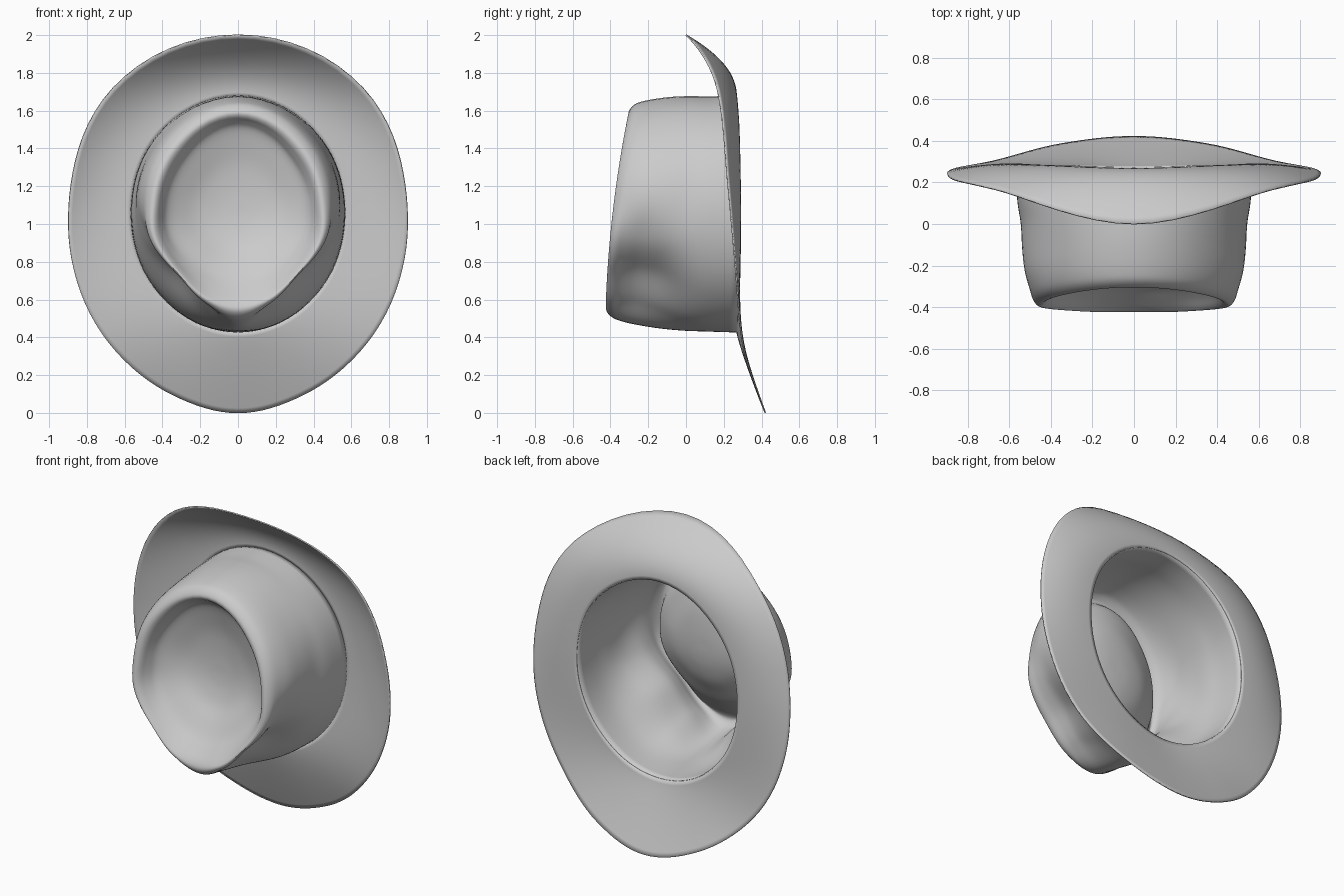
import bpy, bmesh, math

if "Cube" in bpy.data.objects:
    bpy.data.objects.remove(bpy.data.objects["Cube"])

# Key directions around the hat (degrees from the back of the brim, one half; mirrored in x)
ANGLES = [0, 45, 80, 105, 135, 160, 180]
CENTER_Z = 1.055
SEG = 48            # samples on each half

# Brim: radius and depth of inner and outer edges, and curl exponent
BASE_R = [.622, .593, .567, .569, .593, .617, .625]
BASE_Y = [.265, .28, .287, .287, .28, .275, .27]
EDGE_R = [.945, .938, .898, .913, .968, 1.02, 1.055]
EDGE_Y = [0, .165, .222, .258, .30, .385, .42]
CURL = [2.1, 2.2, 2.4, 2.2, 1.6, 1.25, 1.15]

# Crown rings: height fraction, then radius in each key direction
CROWN = [
    [.00, .622, .593, .567, .569, .593, .617, .625],
    [.25, .616, .588, .562, .560, .580, .612, .620],
    [.42, .618, .580, .546, .540, .535, .585, .616],
    [.60, .615, .570, .542, .510, .455, .530, .605],
    [.76, .605, .560, .532, .480, .420, .490, .588],
    [.88, .592, .545, .510, .478, .430, .490, .570],
    [.96, .575, .522, .487, .482, .450, .500, .548],
    [1.0, .540, .485, .455, .462, .447, .485, .512],
    [.98, .515, .455, .428, .437, .430, .460, .470],
    [.92, .492, .428, .406, .410, .400, .410, .415],
    [.85, .455, .398, .375, .375, .350, .350, .350],
    [.785, .375, .325, .310, .300, .275, .270, .270],
    [.72, .260, .228, .218, .208, .190, .185, .185],
    [.685, .130, .118, .113, .108, .100, .095, .095],
    [.675, .020, .020, .020, .020, .020, .020, .020],
]


def spline(keys, u, before, after):
    """Catmull-Rom through evenly indexed keys with given end neighbours."""
    k = [before] + list(keys) + [after]
    i = min(int(u), len(keys) - 2)
    t = u - i
    a, b, c, d = k[i:i + 4]
    return b + .5 * t * (c - a + t * (2*a - 5*b + 4*c - d + t * (3*(b - c) + d - a)))


def around(keys, u):
    return spline(keys, u, keys[1], keys[-2])


def crest_depth(z):
    d = z - .6
    return -.42 + .04 * d + .082 * d * d + 1.2 * min(d, 0) ** 2


def loft(name, rings, point, cap=False):
    """Mesh of closed rings; point(ring, u) gives radius and a depth function of z."""
    bm = bmesh.new()
    rows = []
    for ring in rings:
        half = []
        for i in range(SEG + 1):
            u = 6 * i / SEG
            a = math.radians(spline(ANGLES, u, -45, 200))
            r, depth = point(ring, u)
            z = CENTER_Z + r * math.cos(a)
            half.append((r * math.sin(a), depth(z), z))
        half[0] = (0, *half[0][1:])
        half[-1] = (0, *half[-1][1:])
        full = half + [(-x, y, z) for x, y, z in half[-2:0:-1]]
        rows.append([bm.verts.new(p) for p in full])
    n = 2 * SEG
    for p, q in zip(rows, rows[1:]):
        for i in range(n):
            j = (i + 1) % n
            bm.faces.new((p[i], p[j], q[j], q[i]))
    if cap:
        bm.faces.new(rows[-1])
    bmesh.ops.recalc_face_normals(bm, faces=bm.faces)
    mesh = bpy.data.meshes.new(name)
    bm.to_mesh(mesh)
    bm.free()
    ob = bpy.data.objects.new(name, mesh)
    bpy.context.collection.objects.link(ob)
    felt = ob.modifiers.new("felt_thickness", 'SOLIDIFY')
    felt.thickness = .008
    felt.offset = 0
    bpy.context.view_layer.objects.active = ob
    ob.select_set(True)
    bpy.ops.object.shade_smooth_by_angle(angle=math.radians(50))
    ob.select_set(False)
    return ob


# Brim curling from the crown opening to the outer edge
def brim_point(t, u):
    r0, r1 = around(BASE_R, u), around(EDGE_R, u)
    y0, y1 = around(BASE_Y, u), around(EDGE_Y, u)
    y = y0 + (y1 - y0) * t ** around(CURL, u)
    return r0 + (r1 - r0) * t, lambda z: y


loft("brim", [i / 16 for i in range(17)], brim_point)


# Crown wall with side pinches, rolled rim and sunken teardrop top
def crown_point(v, u):
    cols = [around(row[1:], u) for row in CROWN]
    h = spline([row[0] for row in CROWN], v, -.25, .675)
    r = spline(cols, v, cols[0], 0)
    y0 = around(BASE_Y, u) * min(1, r / .4) + .28 * (1 - min(1, r / .4))
    return r, lambda z: y0 + (crest_depth(z) - y0) * h


STEPS = 4
loft("crown", [i / STEPS for i in range((len(CROWN) - 1) * STEPS + 1)], crown_point, cap=True)
